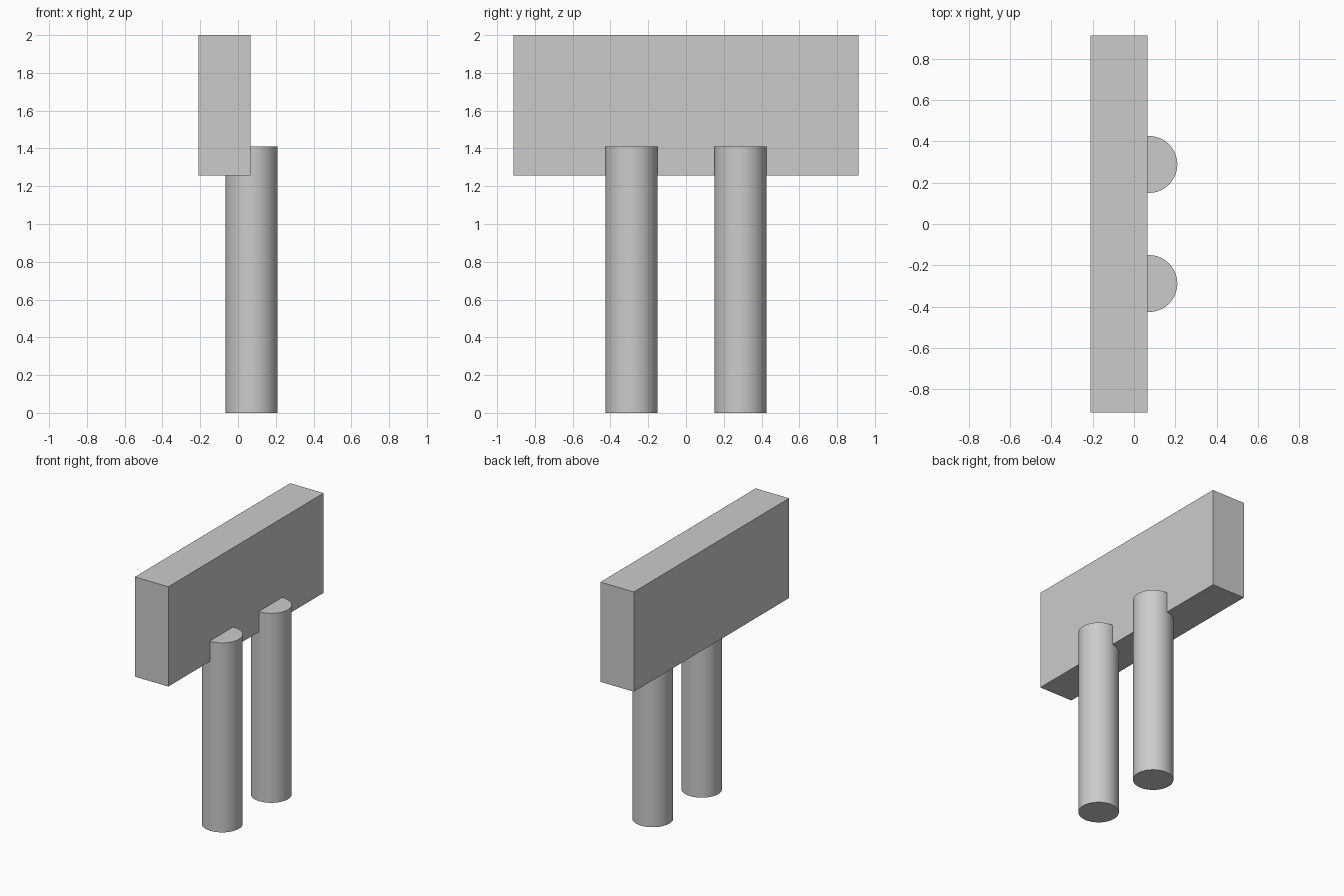
import bpy
import math

if "Cube" in bpy.data.objects:
    bpy.data.objects.remove(bpy.data.objects["Cube"], do_unlink=True)

# Single plain grey
grey = bpy.data.materials.new("plain_grey")
grey.use_nodes = True
colour = (0.6, 0.6, 0.6, 1)
grey.diffuse_color = colour
grey.node_tree.nodes["Principled BSDF"].inputs["Base Color"].default_value = colour

THICK = 0.275            # panel thickness and post diameter
OFFSET = 0.072           # panel and posts sit either side of centre
PANEL_BOTTOM, PANEL_TOP = 1.258, 2.0
POST_TOP = 1.41


def finish(name):
    obj = bpy.context.object
    obj.name = name
    obj.data.materials.append(grey)
    return obj


# Long upright panel
bpy.ops.mesh.primitive_cube_add(size=1, location=(-OFFSET, 0, (PANEL_BOTTOM + PANEL_TOP) / 2))
panel = finish("panel")
panel.scale = (THICK, 1.825, PANEL_TOP - PANEL_BOTTOM)
bpy.ops.object.transform_apply(location=False, rotation=False, scale=True)

# Two round posts let into the panel's face
for name, y in (("front_post", -0.288), ("back_post", 0.288)):
    bpy.ops.mesh.primitive_cylinder_add(vertices=64, radius=THICK / 2, depth=POST_TOP,
                                        location=(OFFSET, y, POST_TOP / 2))
    finish(name)
    bpy.ops.object.shade_smooth_by_angle(angle=math.radians(30))
